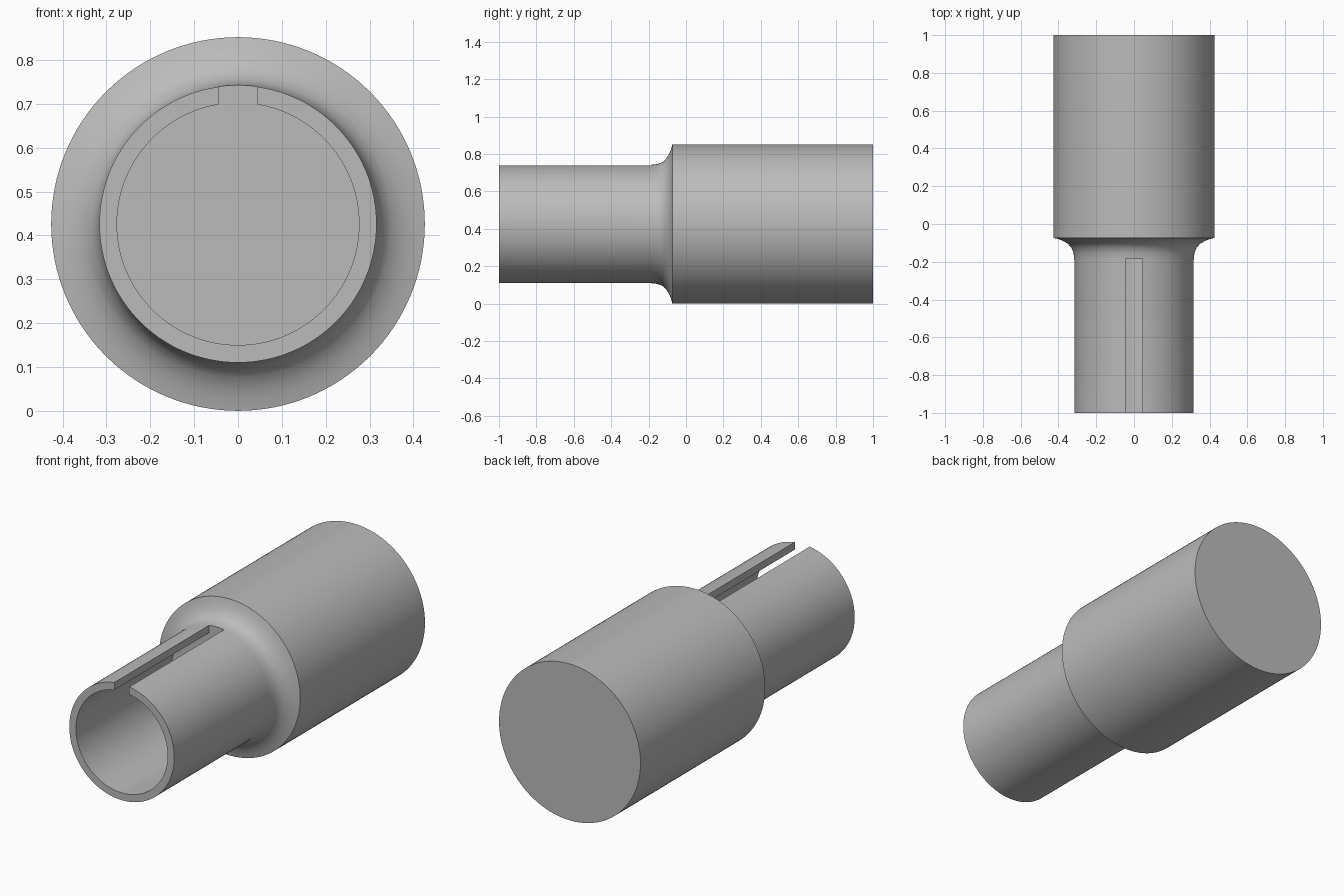
import bpy, bmesh, math
from mathutils import Matrix

cube = bpy.data.objects.get("Cube")
if cube:
    bpy.data.objects.remove(cube, do_unlink=True)

AXIS_Z = 0.426
SEGMENTS = 128

grey = bpy.data.materials.new("plain grey")
grey.use_nodes = True
colour = (0.5, 0.5, 0.5, 1)
grey.diffuse_color = colour
grey.node_tree.nodes["Principled BSDF"].inputs["Base Color"].default_value = colour


def lathe(name, profile):
    """Revolve (y, radius) points about the horizontal axis and cap both ends."""
    bm = bmesh.new()
    rings = []
    for y, r in profile:
        angles = [2 * math.pi * i / SEGMENTS for i in range(SEGMENTS)]
        rings.append([bm.verts.new((r * math.sin(a), y, AXIS_Z + r * math.cos(a)))
                      for a in angles])
    for a, b in zip(rings, rings[1:]):
        for i in range(SEGMENTS):
            j = (i + 1) % SEGMENTS
            bm.faces.new((a[i], a[j], b[j], b[i]))
    bm.faces.new(rings[0])
    bm.faces.new(rings[-1])
    bmesh.ops.recalc_face_normals(bm, faces=bm.faces)
    mesh = bpy.data.meshes.new(name)
    bm.to_mesh(mesh)
    bm.free()
    obj = bpy.data.objects.new(name, mesh)
    bpy.context.collection.objects.link(obj)
    mesh.materials.append(grey)
    return obj


# Stepped body: bore floor, bore wall, front rim, neck, concave fillet, thick barrel
bore = [(-0.185, 0.276), (-1, 0.276)]
neck = [(-1, 0.316), (-0.19, 0.316)]
fillet = [(-0.155, 0.32), (-0.125, 0.331), (-0.105, 0.35),
          (-0.09, 0.375), (-0.08, 0.4), (-0.073, 0.426)]
barrel = [(1, 0.426)]
body = lathe("stepped_sleeve", bore + neck + fillet + barrel)

# Keyway slot through the top wall of the neck
bpy.ops.mesh.primitive_cube_add(size=1)
cutter = bpy.context.object
cutter.name = "slot_cutter"
cutter.hide_render = True
cutter.data.transform(Matrix.Translation((0, -0.645, AXIS_Z + 0.3))
                      @ Matrix.Diagonal((0.09, 0.92, 0.2, 1)))
slot = body.modifiers.new("slot", 'BOOLEAN')
slot.operation = 'DIFFERENCE'
slot.solver = 'EXACT'
slot.object = cutter

bpy.ops.object.select_all(action='DESELECT')
body.select_set(True)
bpy.context.view_layer.objects.active = body
bpy.ops.object.modifier_apply(modifier=slot.name)
bpy.data.objects.remove(cutter, do_unlink=True)
bpy.ops.object.shade_smooth_by_angle(angle=math.radians(30))
